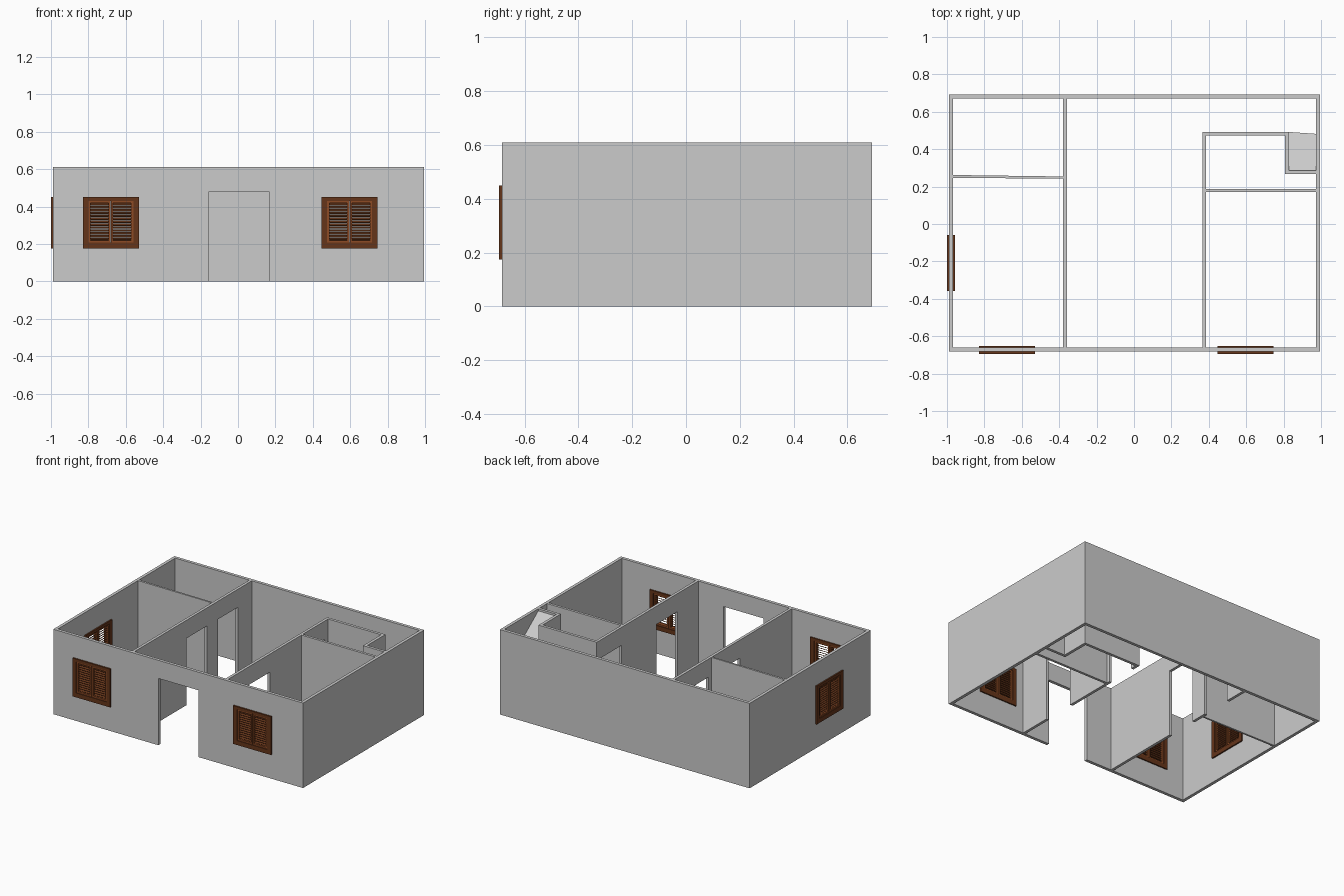
import bpy, bmesh, math
from mathutils import Matrix

if "Cube" in bpy.data.objects:
    bpy.data.objects.remove(bpy.data.objects["Cube"])

H = 0.61          # wall height
DOOR = 0.48       # door head height


def material(name, rgb):
    m = bpy.data.materials.new(name)
    m.diffuse_color = (*rgb, 1)
    m.use_nodes = True
    m.node_tree.nodes["Principled BSDF"].inputs["Base Color"].default_value = m.diffuse_color
    return m


DARK = material("dark_wood", (0.13, 0.035, 0.01))
WARM = material("warm_wood", (0.27, 0.07, 0.018))


def add_box(bm, x0, x1, y0, y1, z0, z1, tilt=0.0):
    mat = (Matrix.Translation(((x0 + x1) / 2, (y0 + y1) / 2, (z0 + z1) / 2))
           @ Matrix.Rotation(tilt, 4, 'X')
           @ Matrix.Diagonal((x1 - x0, y1 - y0, z1 - z0, 1)))
    bmesh.ops.create_cube(bm, size=1, matrix=mat)


def finish(name, bm, mat=None):
    me = bpy.data.meshes.new(name)
    bm.to_mesh(me)
    bm.free()
    ob = bpy.data.objects.new(name, me)
    bpy.context.collection.objects.link(ob)
    if mat:
        me.materials.append(mat)
    return ob


def box(name, *dims):
    bm = bmesh.new()
    add_box(bm, *dims)
    return finish(name, bm)


def prism(name, pts, z0=0.0, z1=H):
    bm = bmesh.new()
    f = bm.faces.new([bm.verts.new((x, y, z0)) for x, y in pts])
    top = bmesh.ops.extrude_face_region(bm, geom=[f])["geom"]
    bmesh.ops.translate(bm, vec=(0, 0, z1 - z0),
                        verts=[v for v in top if isinstance(v, bmesh.types.BMVert)])
    bmesh.ops.recalc_face_normals(bm, faces=bm.faces)
    return finish(name, bm)


def cut(ob, *dims):
    c = box("cutter", *dims)
    c.hide_render = True
    mod = ob.modifiers.new("cut", 'BOOLEAN')
    mod.operation, mod.solver, mod.object = 'DIFFERENCE', 'EXACT', c
    bpy.context.view_layer.objects.active = ob
    bpy.ops.object.modifier_apply(modifier=mod.name)
    bpy.data.objects.remove(c)


# Outer walls with front door and window openings
X0, X1, Y0, Y1, T = -0.99, 0.995, -0.683, 0.692, 0.022
WZ0, WZ1, WW = 0.175, 0.45, 0.3
front_windows = (-0.68, 0.597)
side_window = -0.208
shell = box("outer_walls", X0, X1, Y0, Y1, 0, H)
cut(shell, X0 + T, X1 - T, Y0 + T, Y1 - T, -1, 1)
cut(shell, -0.155, 0.165, Y0 - 0.1, Y0 + 0.1, -0.1, DOOR)
for cx in front_windows:
    cut(shell, cx - 0.14, cx + 0.14, Y0 - 0.1, Y0 + 0.1, WZ0 + 0.01, WZ1 - 0.01)
cut(shell, X0 - 0.1, X0 + 0.1, side_window - 0.14, side_window + 0.14,
    WZ0 + 0.01, WZ1 - 0.01)

# Long inner walls with door openings
left = box("left_hall_wall", -0.379, -0.359, Y0 + T, Y1 - T, 0, H)
right = box("right_hall_wall", 0.365, 0.385, Y0 + T, 0.492, 0, H)
for wall, x, spans in ((left, -0.37, ((-0.07, 0.16), (0.285, 0.51))),
                       (right, 0.375, ((-0.425, -0.185), (0.21, 0.43)))):
    for a, b in spans:
        cut(wall, x - 0.1, x + 0.1, a, b, -0.1, DOOR)

# Cross walls
prism("left_cross_wall", [(X0 + T, 0.247), (-0.379, 0.242), (-0.379, 0.254), (X0 + T, 0.262)])
box("right_cross_wall", 0.385, X1 - T, 0.17, 0.188, 0, H)

# Small room back wall and corner shaft walls, one stepped outline
prism("shaft_walls", [(0.385, 0.472), (0.807, 0.472), (0.807, 0.267), (X1 - T, 0.267),
                      (X1 - T, 0.287), (0.828, 0.287), (0.828, 0.492), (0.385, 0.492)])

# Sloped panel inside the shaft
bm = bmesh.new()
bm.faces.new([bm.verts.new(p) for p in ((0.828, 0.287, 0.595), (X1 - T, 0.287, 0.595),
                                        (X1 - T, 0.482, 0.45), (0.828, 0.492, 0.45))])
bmesh.ops.recalc_face_normals(bm, faces=bm.faces)
finish("shaft_slope", bm)


# Louvred windows, modelled facing -y around the wall centre line
def window(name, place):
    w, h = WW / 2, WZ1 - WZ0
    # Fixed frame with a deeper sill
    bm = bmesh.new()
    d = 0.021
    for s in (-1, 1):
        xs = sorted((s * w, s * (w - 0.03)))
        add_box(bm, *xs, -d, d, 0, h)
    add_box(bm, -w + 0.03, w - 0.03, -d, d, h - 0.02, h)
    add_box(bm, -w + 0.03, w - 0.03, -d, d, 0, 0.032)
    frame = finish(name + "_frame", bm, DARK)
    # Two shutter leaves
    bm, sl = bmesh.new(), bmesh.new()
    z0, z1, e = 0.032, h - 0.02, 0.015
    for s in (-1, 1):
        a, b = sorted((s * 0.002, s * (w - 0.03)))
        st = 0.011
        add_box(bm, a, a + st, -e, e, z0, z1)
        add_box(bm, b - st, b, -e, e, z0, z1)
        add_box(bm, a + st, b - st, -e, e, z0, z0 + st)
        add_box(bm, a + st, b - st, -e, e, z1 - st, z1)
        n = 13
        lo, hi = z0 + st, z1 - st
        for i in range(n):
            z = lo + (hi - lo) * (i + 0.5) / n
            add_box(sl, a + st, b - st, -0.009, 0.009, z - 0.0018, z + 0.0018,
                    math.radians(32))
    for ob in (frame, finish(name + "_shutters", bm, WARM),
               finish(name + "_slats", sl, DARK)):
        ob.data.transform(place)


for label, cx in zip(("front_left_window", "front_right_window"), front_windows):
    window(label, Matrix.Translation((cx, Y0 + 0.010, WZ0)))
window("side_window", Matrix.Translation((X0 + 0.011, side_window, WZ0))
       @ Matrix.Rotation(-math.pi / 2, 4, 'Z'))
